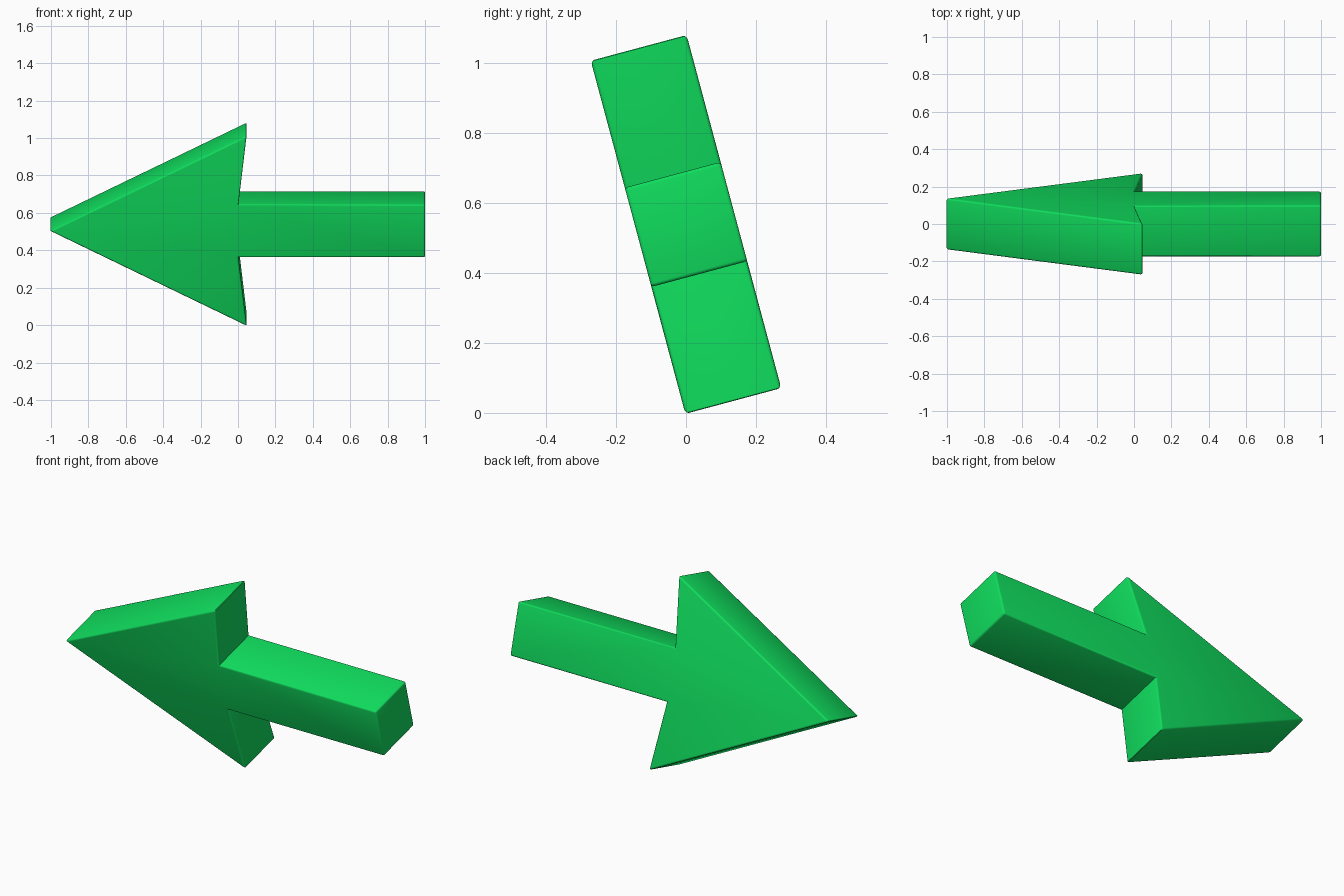
import bpy, bmesh, math
from mathutils import Matrix

if "Cube" in bpy.data.objects:
    bpy.data.objects.remove(bpy.data.objects["Cube"])

THICK, TILT = 0.284, math.radians(15)

# Upper half of the arrow outline (x, z), mirrored for the lower half
half = [(1.0, 0.147), (0.002, 0.147), (0.046, 0.526)]
outline = half + [(-1.006, 0)] + [(x, -z) for x, z in reversed(half)]

# Extruded arrow slab
bm = bmesh.new()
face = bm.faces.new([bm.verts.new((x, -THICK / 2, z)) for x, z in outline])
ext = bmesh.ops.extrude_face_region(bm, geom=[face])
verts = [g for g in ext["geom"] if isinstance(g, bmesh.types.BMVert)]
bmesh.ops.translate(bm, verts=verts, vec=(0, THICK, 0))
bmesh.ops.recalc_face_normals(bm, faces=bm.faces)

# Softened outer edges (inner notch corners stay crisp)
edges = [e for e in bm.edges if e.is_convex and e.calc_face_angle(0) > 0.3]
bmesh.ops.bevel(bm, geom=edges, offset=0.01, segments=3, profile=0.5,
                affect='EDGES', clamp_overlap=True)

# Lean the slab towards the front
bmesh.ops.transform(bm, matrix=Matrix.Rotation(TILT, 4, 'X'), verts=bm.verts)
low = min(v.co.z for v in bm.verts)
bmesh.ops.translate(bm, verts=bm.verts, vec=(0, 0, -low))

mesh = bpy.data.meshes.new("arrow")
bm.to_mesh(mesh)
bm.free()
arrow = bpy.data.objects.new("arrow", mesh)
bpy.context.collection.objects.link(arrow)

green = bpy.data.materials.new("green")
green.diffuse_color = (0.005, 0.72, 0.11, 1)
green.use_nodes = True
green.node_tree.nodes["Principled BSDF"].inputs["Base Color"].default_value = green.diffuse_color
mesh.materials.append(green)

bpy.context.view_layer.objects.active = arrow
arrow.select_set(True)
bpy.ops.object.shade_smooth_by_angle(angle=math.radians(35))
